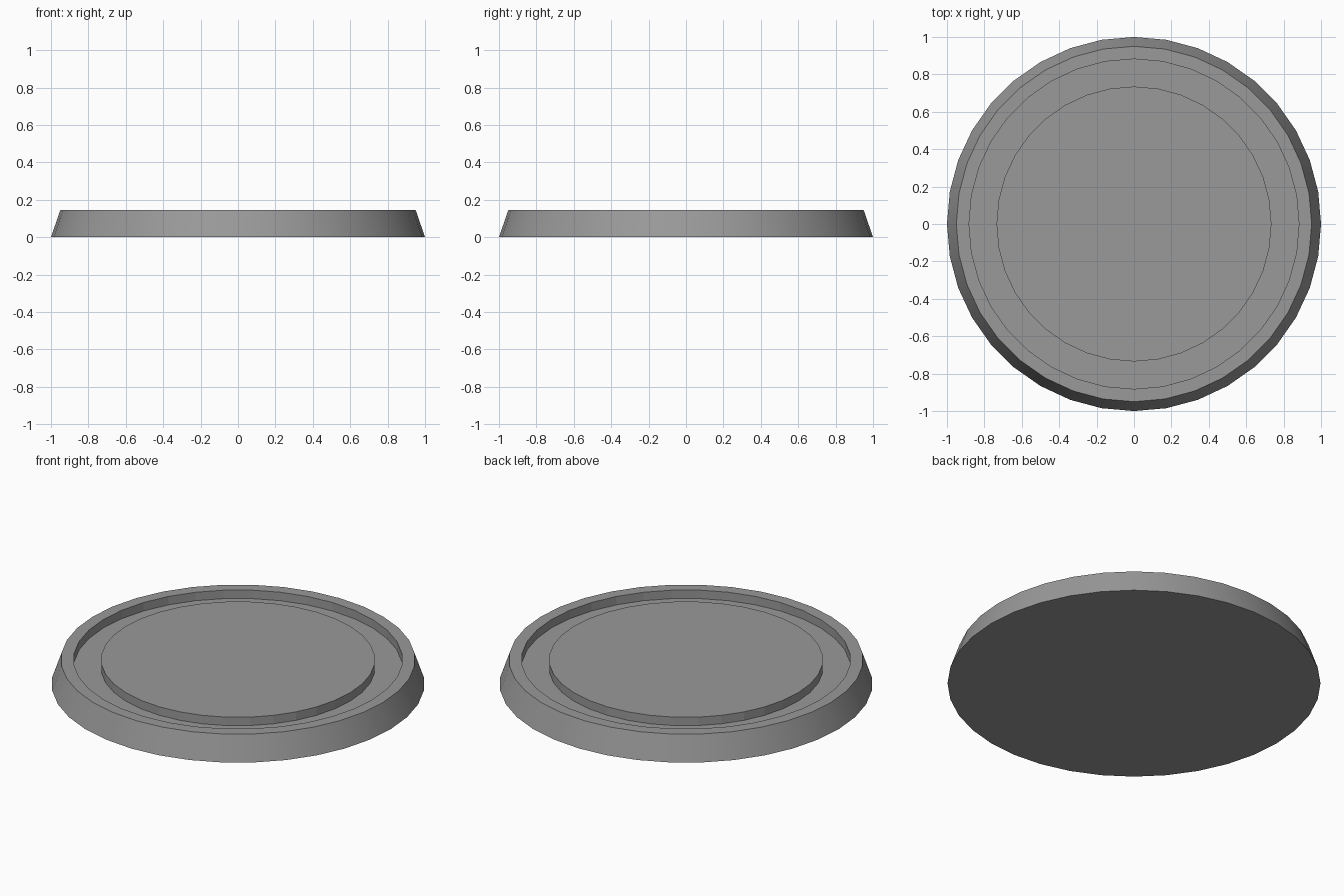
import bpy, bmesh, math

if "Cube" in bpy.data.objects:
    bpy.data.objects.remove(bpy.data.objects["Cube"])

SEGMENTS = 36

# Profile (radius, height): sloped side, rim, groove, raised centre
profile = [(1.0, 0.0), (0.95, 0.145), (0.882, 0.145), (0.882, 0.095),
           (0.735, 0.095), (0.735, 0.145)]

bm = bmesh.new()
rings = []
for r, z in profile:
    ring = []
    for i in range(SEGMENTS):
        a = 2 * math.pi * i / SEGMENTS
        ring.append(bm.verts.new((r * math.cos(a), r * math.sin(a), z)))
    rings.append(ring)

# Walls between consecutive rings
groove_faces = []
for k, (lower, upper) in enumerate(zip(rings, rings[1:])):
    for i in range(SEGMENTS):
        j = (i + 1) % SEGMENTS
        face = bm.faces.new((lower[i], lower[j], upper[j], upper[i]))
        if k >= 2:
            groove_faces.append(face)

# Underside and centre caps
bm.faces.new(rings[0][::-1])
bm.faces.new(rings[-1])
bmesh.ops.recalc_face_normals(bm, faces=bm.faces)
bm.faces.index_update()
flat_indices = [f.index for f in groove_faces]

mesh = bpy.data.meshes.new("round_base")
bm.to_mesh(mesh)
bm.free()
base = bpy.data.objects.new("round_base", mesh)
bpy.context.collection.objects.link(base)

# Dark grey finish
mat = bpy.data.materials.new("dark_grey")
mat.diffuse_color = (0.32, 0.32, 0.32, 1.0)
mat.use_nodes = True
mat.node_tree.nodes["Principled BSDF"].inputs["Base Color"].default_value = mat.diffuse_color
mesh.materials.append(mat)

# Smooth sloped side with crisp edges, faceted groove walls
bpy.context.view_layer.objects.active = base
base.select_set(True)
bpy.ops.object.shade_smooth_by_angle(angle=math.radians(30))
for i in flat_indices:
    mesh.polygons[i].use_smooth = False
